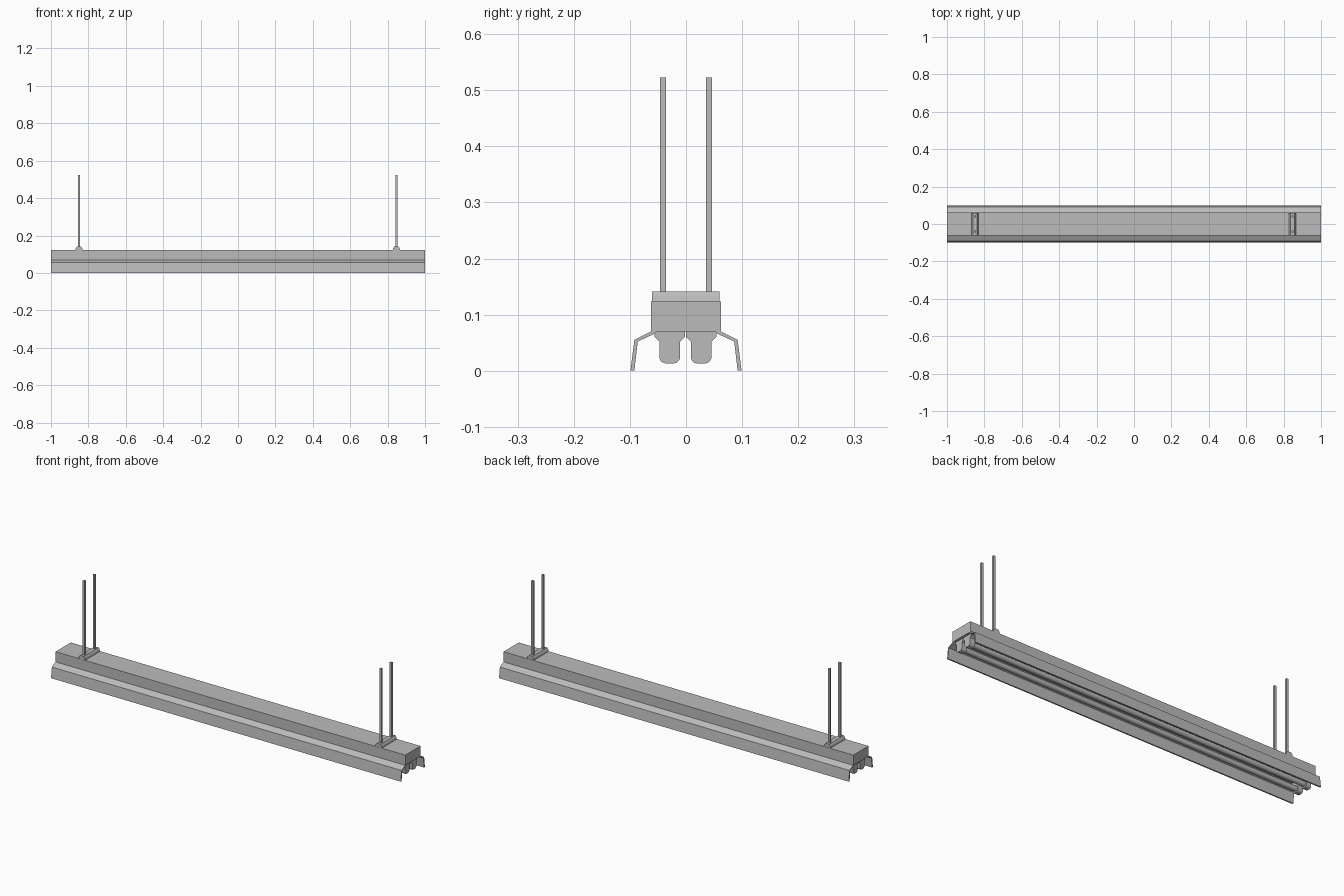
import bpy
import bmesh
import math
from mathutils import Vector

default = bpy.data.objects.get("Cube")
if default:
    bpy.data.objects.remove(default, do_unlink=True)

# Single painted metal colour
GREY = (0.5, 0.5, 0.5, 1)
metal = bpy.data.materials.new("grey_metal")
metal.use_nodes = True
metal.diffuse_color = GREY
metal.node_tree.nodes["Principled BSDF"].inputs["Base Color"].default_value = GREY


def extrude_profile(name, points, axis, start, end):
    """Extrude a closed 2D outline along x (points are y, z) or y (points are x, z)."""
    bm = bmesh.new()

    def place(a, b, t):
        return Vector((t, a, b)) if axis == "x" else Vector((a, t, b))

    face = bm.faces.new([bm.verts.new(place(a, b, start)) for a, b in points])
    result = bmesh.ops.extrude_face_region(bm, geom=[face])
    moved = [v for v in result["geom"] if isinstance(v, bmesh.types.BMVert)]
    bmesh.ops.translate(bm, verts=moved, vec=place(0, 0, end - start))
    bmesh.ops.recalc_face_normals(bm, faces=bm.faces)
    mesh = bpy.data.meshes.new(name)
    bm.to_mesh(mesh)
    bm.free()
    mesh.materials.append(metal)
    obj = bpy.data.objects.new(name, mesh)
    bpy.context.collection.objects.link(obj)
    return obj


def rectangle(a0, a1, b0, b1):
    return [(a0, b0), (a1, b0), (a1, b1), (a0, b1)]


def holder_outline(centre):
    """Wide shoulder narrowing to a stem with rounded lower corners."""
    half = [(0.027, 0.07), (0.027, 0.06), (0.0185, 0.052)]
    for i in range(6):
        a = math.radians(18 * i)
        half.append((0.0065 + 0.012 * math.cos(a), 0.025 - 0.012 * math.sin(a)))
    return ([(centre + y, z) for y, z in half]
            + [(centre - y, z) for y, z in reversed(half)])


# Long ballast housing
extrude_profile("housing", rectangle(-0.062, 0.062, 0.07, 0.123), "x", -1, 1)

# Bent sheet reflector wings
wing = [(0.052, 0.07), (0.062, 0.07), (0.092, 0.055), (0.099, 0),
        (0.092, 0), (0.086, 0.052), (0.056, 0.066)]
for label, side in (("front", -1), ("back", 1)):
    extrude_profile(label + "_reflector", [(side * y, z) for y, z in wing], "x", -1, 1)

# Lamp tubes and their end holders
for label, y in (("front", -0.029), ("back", 0.027)):
    bpy.ops.mesh.primitive_cylinder_add(vertices=24, radius=0.013, depth=1.94,
                                        location=(0, y, 0.032),
                                        rotation=(0, math.pi / 2, 0))
    tube = bpy.context.object
    tube.name = label + "_lamp_tube"
    tube.data.materials.append(metal)
    bpy.ops.object.shade_smooth_by_angle()
    for end, side in (("left", 1), ("right", -1)):
        extrude_profile(f"{label}_{end}_lamp_holder", holder_outline(y), "x",
                        side * 0.96, side * 0.988)

# Hanging brackets with paired rods
for end, x in (("left", 0.847), ("right", -0.85)):
    clip = [(-0.019, 0.123), (0.019, 0.123), (0.017, 0.132),
            (0.011, 0.141), (-0.011, 0.141), (-0.017, 0.132)]
    extrude_profile(end + "_bracket", [(x + a, z) for a, z in clip], "y", -0.061, 0.06)
    for label, y in (("front", -0.041), ("back", 0.041)):
        extrude_profile(f"{end}_{label}_rod",
                        rectangle(x - 0.0055, x + 0.0055, 0.135, 0.523), "y",
                        y - 0.0055, y + 0.0055)
